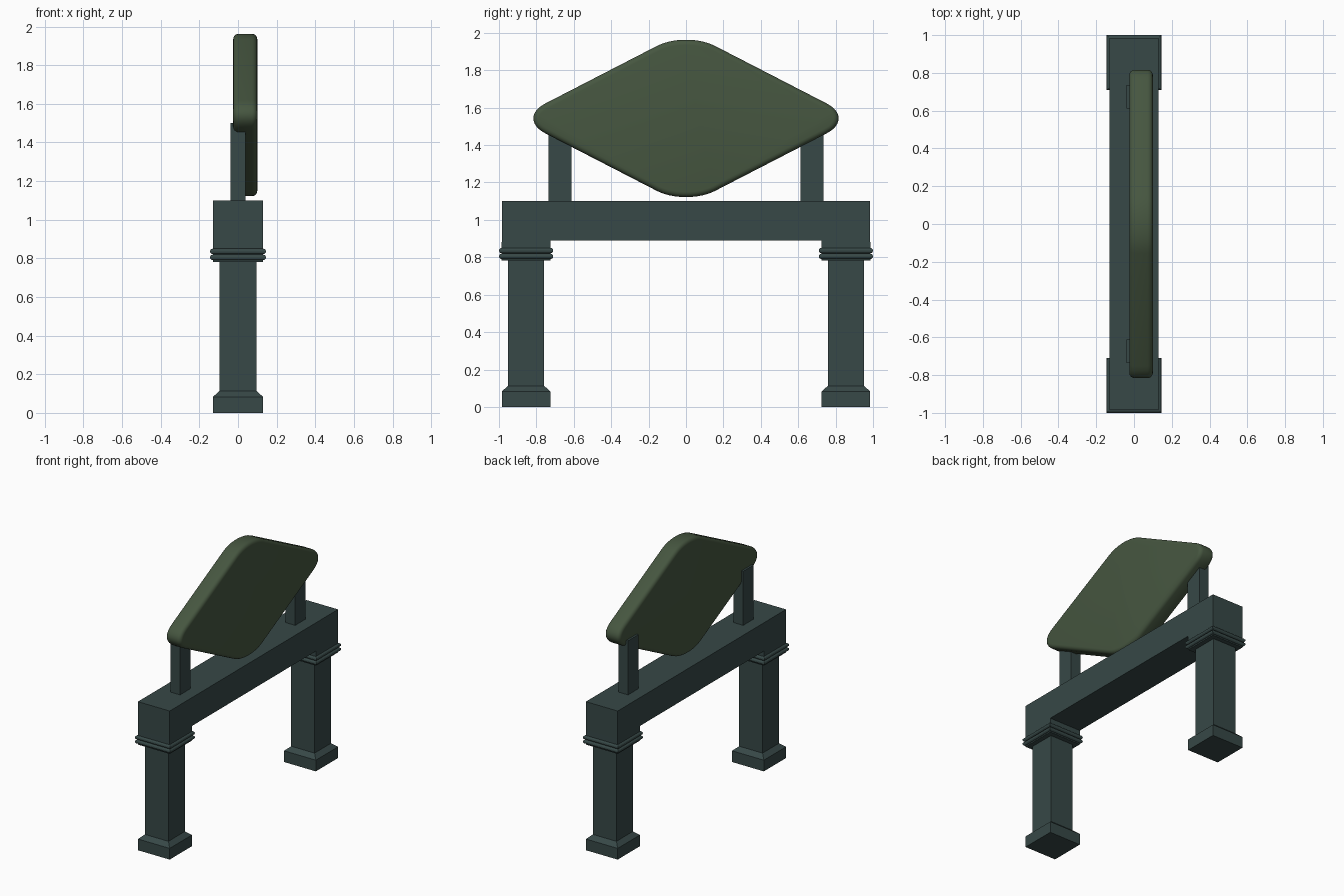
import bpy, bmesh
from math import sin, cos, pi, radians

if "Cube" in bpy.data.objects:
    bpy.data.objects.remove(bpy.data.objects["Cube"])


def material(name, rgb):
    m = bpy.data.materials.new(name)
    m.diffuse_color = (*rgb, 1)
    m.use_nodes = True
    m.node_tree.nodes["Principled BSDF"].inputs["Base Color"].default_value = m.diffuse_color
    return m


SLATE = material("slate", (0.038, 0.065, 0.063))
GREEN = material("green", (0.061, 0.093, 0.051))


def finish(bm, name, mat, loc=(0, 0, 0)):
    bmesh.ops.recalc_face_normals(bm, faces=bm.faces)
    me = bpy.data.meshes.new(name)
    bm.to_mesh(me)
    bm.free()
    me.materials.append(mat)
    ob = bpy.data.objects.new(name, me)
    ob.location = loc
    bpy.context.collection.objects.link(ob)
    return ob


def box(name, lo, hi):
    bm = bmesh.new()
    bmesh.ops.create_cube(bm, size=1)
    for v in bm.verts:
        v.co = [(a + b) / 2 + c * (b - a) for a, b, c in zip(lo, hi, v.co)]
    return finish(bm, name, SLATE)


def square_loft(name, profile, loc):
    """Stack square sections given as (half width, height)."""
    bm = bmesh.new()
    rings = [[bm.verts.new((sx * h, sy * h, z)) for sx, sy in
              ((-1, -1), (1, -1), (1, 1), (-1, 1))] for h, z in profile]
    for a, b in zip(rings, rings[1:]):
        for i in range(4):
            j = (i + 1) % 4
            bm.faces.new((a[i], a[j], b[j], b[i]))
    bm.faces.new(rings[0][::-1])
    bm.faces.new(rings[-1])
    return finish(bm, name, SLATE, loc)


def half_round(z, r=0.0145, n=6):
    return [(0.1305 + r * cos(-pi / 2 + pi * i / n), z + r * sin(-pi / 2 + pi * i / n))
            for i in range(n + 1)]


# Columns: chamfered foot, shaft, capital with two rounded mouldings
column = ([(0.13, 0), (0.13, 0.083), (0.096, 0.113), (0.096, 0.782), (0.13, 0.782)]
          + half_round(0.805) + half_round(0.836) + [(0.13, 0.89)])
for side, s in (("front", -1), ("back", 1)):
    square_loft(side + "_column", column, (0, s * 0.855, 0))
    # Posts holding the panel
    y0, y1 = sorted((s * 0.612, s * 0.735))
    box(side + "_post", (-0.04, y0, 1.09), (0.04, y1, 1.5))

# Cross beam
box("beam", (-0.13, -0.985, 0.89), (0.13, 0.985, 1.1))

# Diamond panel: a rounded square stood on its corner, stretched sideways
bm = bmesh.new()
a, r, n = 1.12, 0.27, 9
outline = []
for k in range(4):
    c = k * pi / 2
    d = a - r * 2 ** 0.5          # corner arc centre distance
    for i in range(n + 1):
        t = c - pi / 4 + pi / 2 * i / n
        outline.append((0.81 * (d * cos(c) + r * cos(t)),
                        0.4175 * (d * sin(c) + r * sin(t))))
face = bm.faces.new([bm.verts.new((-0.0625, y, z)) for y, z in outline])
ext = bmesh.ops.extrude_face_region(bm, geom=[face], use_keep_orig=True)
for g in ext["geom"]:
    if isinstance(g, bmesh.types.BMVert):
        g.co.x += 0.125
bmesh.ops.recalc_face_normals(bm, faces=bm.faces)
rim = [e for e in bm.edges if abs(e.verts[0].co.x - e.verts[1].co.x) < 1e-5]
bmesh.ops.bevel(bm, geom=rim, offset=0.028, segments=4, profile=0.5, affect='EDGES')
panel = finish(bm, "panel", GREEN, (0.0375, 0, 1.5425))
bpy.context.view_layer.objects.active = panel
panel.select_set(True)
bpy.ops.object.shade_smooth_by_angle(angle=radians(35))
